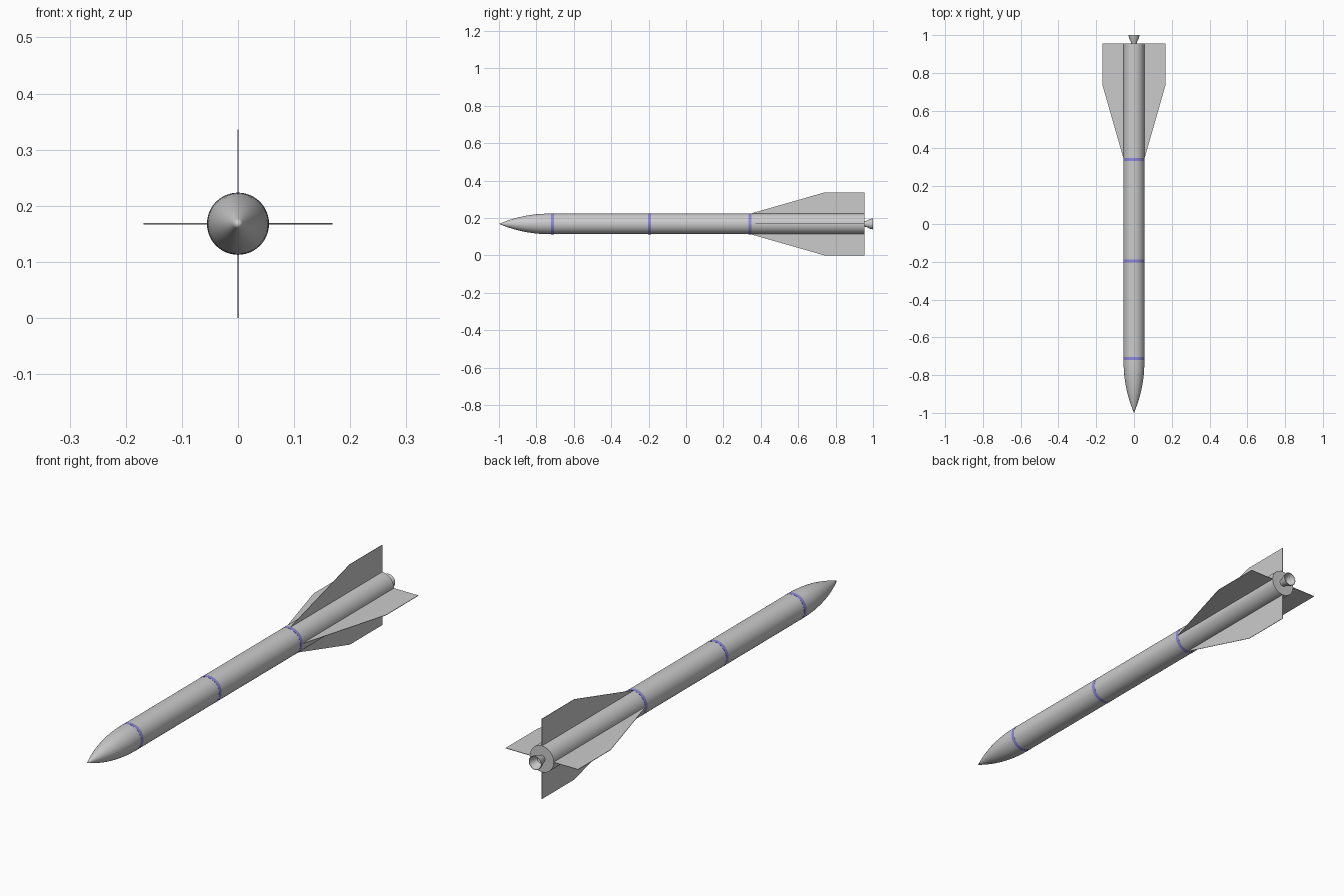
import bpy, bmesh, math
from mathutils import Matrix

if "Cube" in bpy.data.objects:
    bpy.data.objects.remove(bpy.data.objects["Cube"])

AXIS_Z = 0.168   # height of the body axis
R = 0.055        # body radius
SEGS = 48

band_mat = bpy.data.materials.new("band_violet")
band_mat.diffuse_color = (0.27, 0.25, 0.72, 1)
band_mat.use_nodes = True
band_mat.node_tree.nodes["Principled BSDF"].inputs["Base Color"].default_value = band_mat.diffuse_color


def finish(name, bm, mat=None, smooth=True):
    bmesh.ops.remove_doubles(bm, verts=bm.verts, dist=1e-6)
    bmesh.ops.recalc_face_normals(bm, faces=bm.faces)
    me = bpy.data.meshes.new(name)
    bm.to_mesh(me)
    bm.free()
    ob = bpy.data.objects.new(name, me)
    ob.location.z = AXIS_Z
    bpy.context.collection.objects.link(ob)
    if mat:
        me.materials.append(mat)
    if smooth:
        bpy.ops.object.select_all(action='DESELECT')
        ob.select_set(True)
        bpy.context.view_layer.objects.active = ob
        bpy.ops.object.shade_smooth_by_angle(angle=math.radians(30))
    return ob


def lathe(name, profile, mat=None):
    """Spin (y, radius) points about the y axis."""
    bm = bmesh.new()
    vs = [bm.verts.new((r, y, 0)) for y, r in profile]
    es = [bm.edges.new(p) for p in zip(vs, vs[1:])]
    bmesh.ops.spin(bm, geom=vs + es, cent=(0, 0, 0), axis=(0, 1, 0),
                   angle=2 * math.pi, steps=SEGS, use_duplicate=False)
    return finish(name, bm, mat)


# Pointed ogive nose
L = 0.27
rho = (R * R + L * L) / (2 * R)
nose = []
for i in range(13):
    x = L * i / 12
    nose.append((-1 + x, max(0, math.sqrt(rho**2 - (L - x)**2) + R - rho)))
lathe("nose_cone", nose)

# Body tube with closed tail
lathe("body_tube", [(-1 + L, R), (0.955, R), (0.955, 0)])

# Coloured bands
for i, y in enumerate((-0.713, -0.195, 0.342)):
    h, r = 0.008, R + 0.0004
    lathe(f"band_{i + 1}", [(y - h, R - 0.001), (y - h, r), (y + h, r), (y + h, R - 0.001)], band_mat)

# Hollow flared nozzle
lathe("nozzle", [(0.95, 0.014), (0.965, 0.017), (0.985, 0.026), (1.0, 0.029),
                 (1.0, 0.027), (0.985, 0.023), (0.965, 0.014), (0.96, 0)])

# Four thin tail fins
FIN = [(0.335, R - 0.003), (0.345, R), (0.74, AXIS_Z), (0.955, AXIS_Z), (0.955, R - 0.003)]
T = 0.001
for i in range(4):
    bm = bmesh.new()
    face = bm.faces.new([bm.verts.new((-T, y, z)) for y, z in FIN])
    ext = bmesh.ops.extrude_face_region(bm, geom=[face])
    bmesh.ops.translate(bm, vec=(2 * T, 0, 0),
                        verts=[v for v in ext["geom"] if isinstance(v, bmesh.types.BMVert)])
    bmesh.ops.rotate(bm, verts=bm.verts, matrix=Matrix.Rotation(i * math.pi / 2, 3, 'Y'))
    finish(f"tail_fin_{i + 1}", bm, smooth=False)
